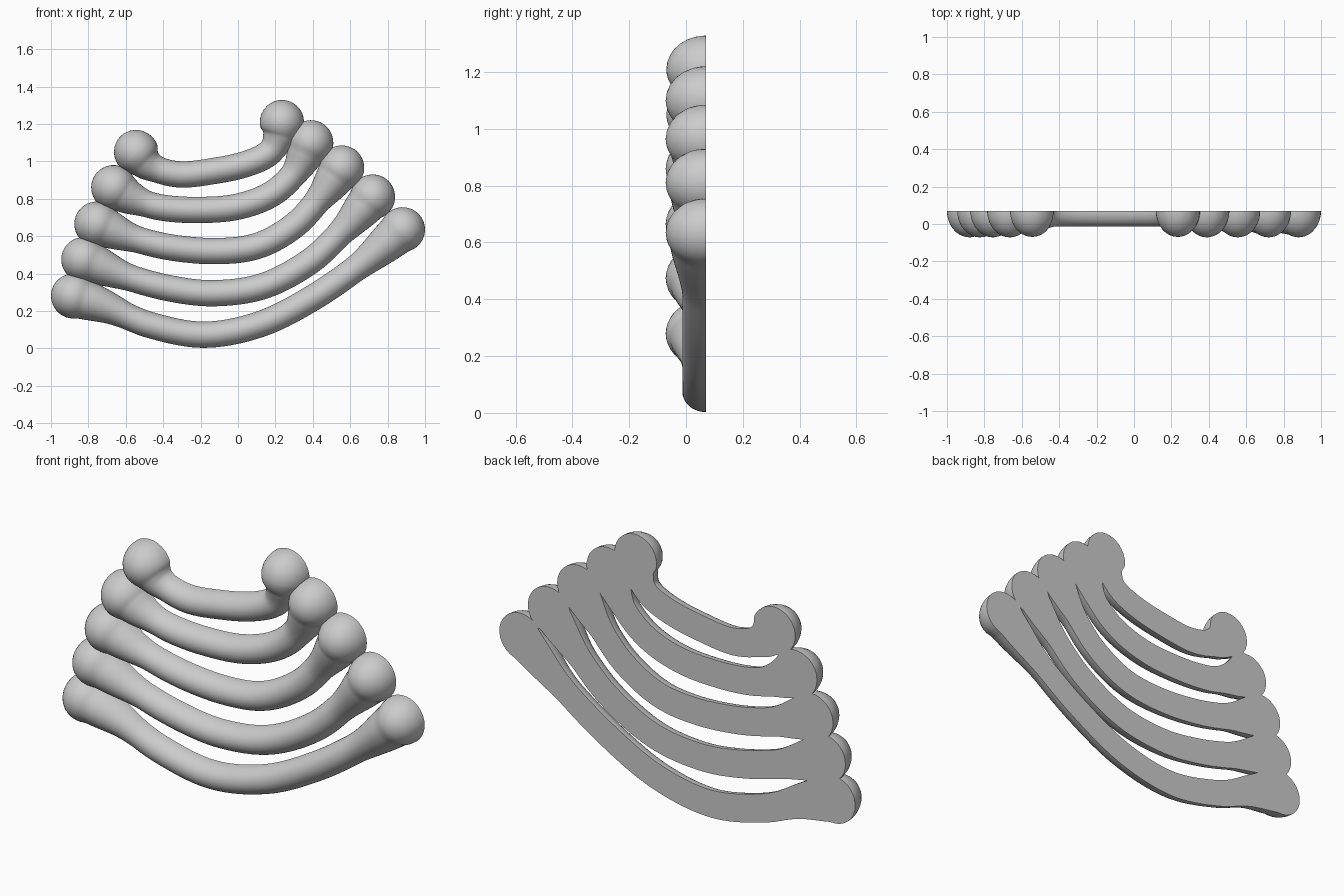
import bpy, bmesh, math
from mathutils import Vector

if "Cube" in bpy.data.objects:
    bpy.data.objects.remove(bpy.data.objects["Cube"])

BACK = 0.07      # plane of the flat back
DEPTH = 1.18     # depth of the half round section relative to its radius
TUBE = 0.07      # shaft radius
SEG = 20         # steps around the half round section

grey = bpy.data.materials.new("plain grey")
grey.diffuse_color = (0.6, 0.6, 0.6, 1)
grey.use_nodes = True
grey.node_tree.nodes["Principled BSDF"].inputs["Base Color"].default_value = grey.diffuse_color


def smooth_path(points, steps=12):
    """Smooth curve through (x, z) points."""
    p = [Vector(q) for q in points]
    p = [2 * p[0] - p[1]] + p + [2 * p[-1] - p[-2]]
    out = []
    for a, b, c, d in zip(p, p[1:], p[2:], p[3:]):
        for i in range(steps):
            t = i / steps
            out.append(0.5 * (2 * b + (c - a) * t + (2 * a - 5 * b + 4 * c - d) * t * t
                              + (3 * b - a - 3 * c + d) * t ** 3))
    return out + [p[-2]]


def end_radius(s, ball, neck):
    """Radius at distance s from a ball centre: ball, then tapering neck."""
    t = min(s / neck, 1)
    taper = TUBE + (ball * 0.92 - TUBE) * (1 - t * t * (3 - 2 * t))
    return max(math.sqrt(max(ball * ball - s * s, 0)), taper)


def bone(name, points, ball, necks):
    path = smooth_path(points)
    dist = [0]
    for a, b in zip(path, path[1:]):
        dist.append(dist[-1] + (b - a).length)
    tang = [(path[min(i + 1, len(path) - 1)] - path[max(i - 1, 0)]).normalized()
            for i in range(len(path))]
    # rings: centre, tangent, radius
    rings = [(c, t, max(end_radius(s, ball, necks[0]),
                        end_radius(dist[-1] - s, ball, necks[1])))
             for c, t, s in zip(path, tang, dist)]
    # rounded outer halves of the end balls
    angles = [math.radians(a) for a in (12, 24, 36, 48, 60, 70, 79, 86, 89.5)]
    start = [(path[0] - tang[0] * ball * math.sin(a), tang[0], ball * math.cos(a))
             for a in reversed(angles)]
    end = [(path[-1] + tang[-1] * ball * math.sin(a), tang[-1], ball * math.cos(a))
           for a in angles]
    bm = bmesh.new()
    loops = []
    for c, t, r in start + rings + end:
        loop = []
        for k in range(SEG + 1):
            a = math.pi * k / SEG
            w, h = r * math.cos(a), r * math.sin(a) * DEPTH
            loop.append(bm.verts.new((c.x - t.y * w, BACK - h, c.y + t.x * w)))
        loops.append(loop)
    n = SEG + 1
    for a, b in zip(loops, loops[1:]):
        for k in range(n):            # the last step closes the flat back
            j = (k + 1) % n
            bm.faces.new((a[k], a[j], b[j], b[k]))
    bm.faces.new(loops[0])
    bm.faces.new(loops[-1])
    bmesh.ops.recalc_face_normals(bm, faces=bm.faces)
    me = bpy.data.meshes.new(name)
    bm.to_mesh(me)
    bm.free()
    me.materials.append(grey)
    ob = bpy.data.objects.new(name, me)
    bpy.context.collection.objects.link(ob)
    bpy.context.view_layer.objects.active = ob
    bpy.ops.object.select_all(action='DESELECT')
    ob.select_set(True)
    bpy.ops.object.shade_smooth_by_angle(angle=math.radians(40))


# five curved bones, bottom to top
bone("bone_1", [(-.88, .28), (-.70, .22), (-.47, .125), (-.18, .073), (.12, .13),
                (.40, .27), (.66, .45), (.88, .635)], .12, (.34, .36))
bone("bone_2", [(-.825, .475), (-.60, .385), (-.36, .32), (-.12, .295), (.14, .335),
                (.385, .465), (.57, .64), (.72, .81)], .12, (.30, .30))
bone("bone_3", [(-.755, .665), (-.58, .595), (-.36, .54), (-.11, .52), (.11, .55),
                (.305, .66), (.45, .82), (.555, .965)], .12, (.26, .26))
bone("bone_4", [(-.665, .86), (-.56, .80), (-.42, .755), (-.23, .74), (-.015, .755),
                (.17, .82), (.30, .935), (.39, 1.10)], .12, (.22, .22))
bone("bone_5", [(-.545, 1.05), (-.46, .97), (-.31, .93), (-.12, .95), (.04, .985),
                (.16, 1.04), (.215, 1.12), (.235, 1.21)], .118, (.17, .17))
